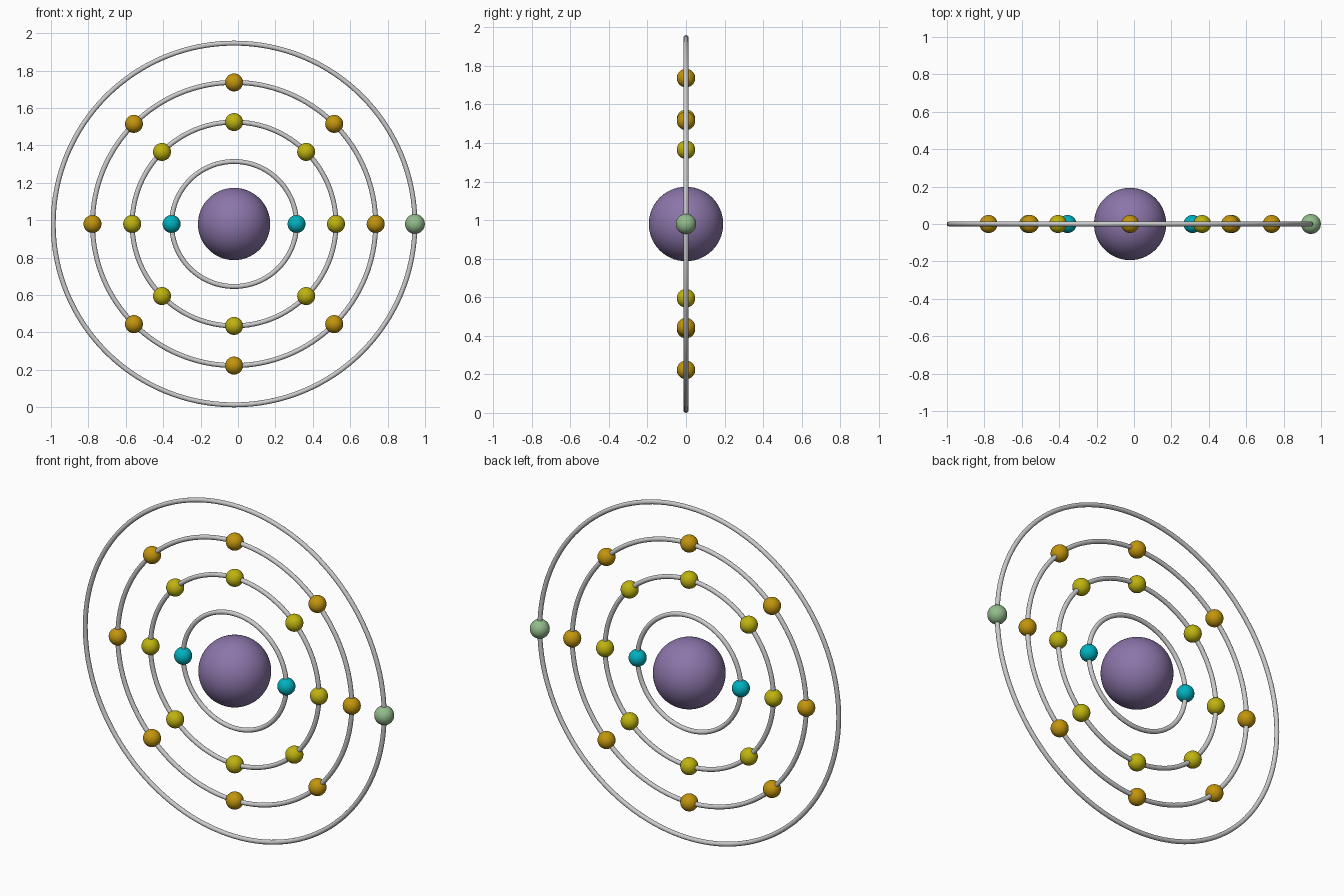
import bpy
from math import cos, sin, pi

if "Cube" in bpy.data.objects:
    bpy.data.objects.remove(bpy.data.objects["Cube"])

CX, CZ = -0.021, 0.980      # atom centre
TUBE = 0.013                # orbit wire radius


def material(name, rgb):
    m = bpy.data.materials.new(name)
    m.diffuse_color = (*rgb, 1)
    m.use_nodes = True
    m.node_tree.nodes["Principled BSDF"].inputs["Base Color"].default_value = m.diffuse_color
    return m


def ball(name, x, z, radius, mat, subdivisions=4):
    bpy.ops.mesh.primitive_ico_sphere_add(subdivisions=subdivisions, radius=radius, location=(x, 0, z))
    ob = bpy.context.object
    ob.name = name
    ob.data.materials.append(mat)
    bpy.ops.object.shade_smooth()


def orbit(name, radius):
    bpy.ops.mesh.primitive_torus_add(major_radius=radius, minor_radius=TUBE,
                                     major_segments=128, minor_segments=16,
                                     location=(CX, 0, CZ), rotation=(pi / 2, 0, 0))
    bpy.context.object.name = name
    bpy.ops.object.shade_smooth()


# nucleus
ball("nucleus", CX, CZ, 0.193, material("purple", (0.26, 0.18, 0.40)), 5)

# shells: name, orbit radius, electron count, electron radius, colour
shells = [
    ("first", 0.334, 2, 0.048, (0.0, 0.44, 0.52)),
    ("second", 0.545, 8, 0.048, (0.52, 0.45, 0.005)),
    ("third", 0.757, 8, 0.048, (0.54, 0.30, 0.004)),
    ("outer", 0.967, 1, 0.053, (0.29, 0.50, 0.26)),
]
for name, radius, count, size, rgb in shells:
    orbit(name + "_orbit", radius)
    mat = material(name + "_electron", rgb)
    for i in range(count):
        a = 2 * pi * i / count
        ball(f"{name}_electron_{i + 1}", CX + radius * cos(a), CZ + radius * sin(a), size, mat)
